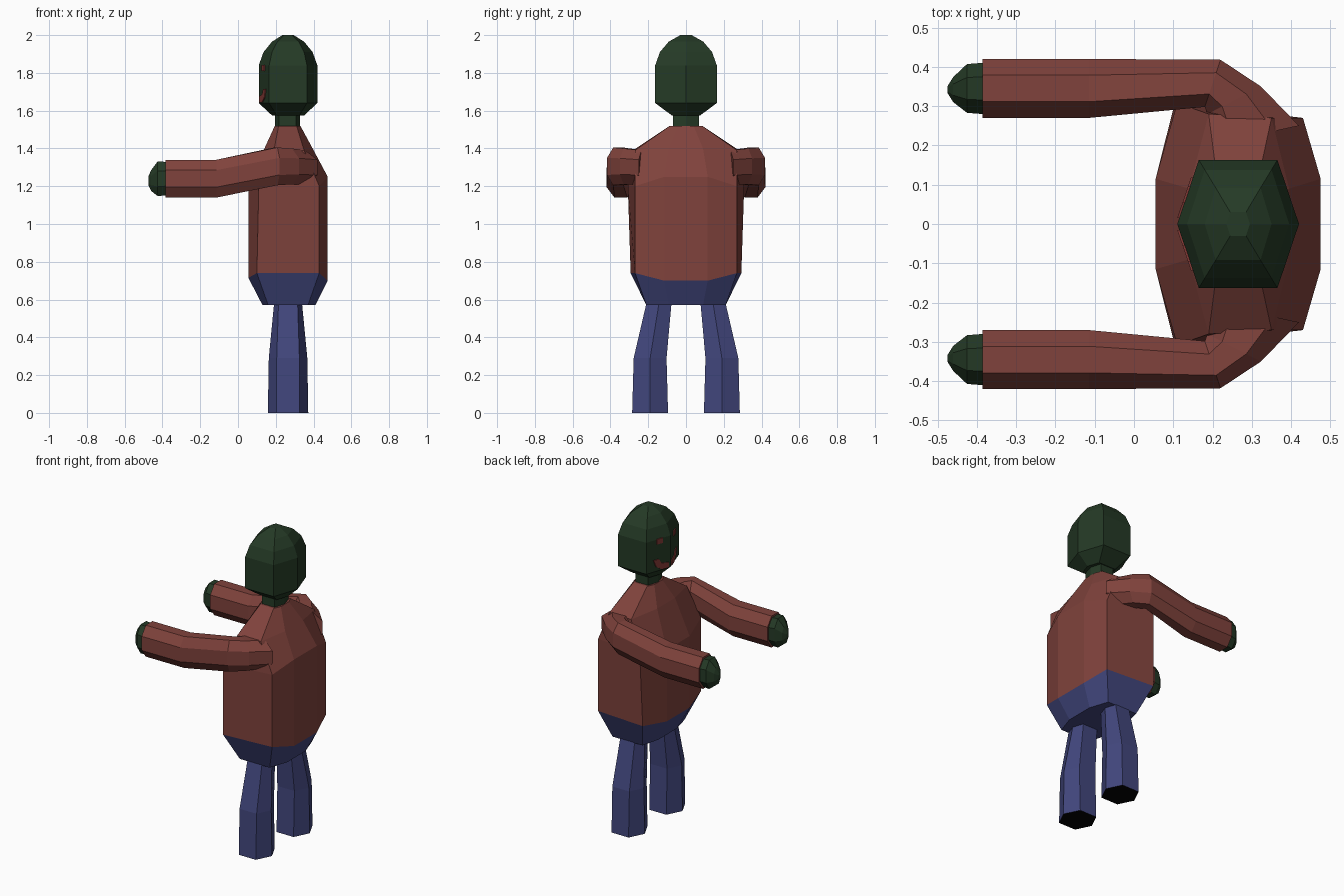
import bpy, bmesh

if "Cube" in bpy.data.objects:
    bpy.data.objects.remove(bpy.data.objects["Cube"])


def material(name, rgb):
    m = bpy.data.materials.new(name)
    m.diffuse_color = (*rgb, 1)
    m.use_nodes = True
    m.node_tree.nodes["Principled BSDF"].inputs["Base Color"].default_value = m.diffuse_color
    return m


GREEN = material("dark green skin", (0.018, 0.042, 0.019))
SHIRT = material("rust shirt", (0.215, 0.055, 0.045))
BLUE = material("blue trousers", (0.054, 0.062, 0.205))
RED = material("face red", (0.22, 0.04, 0.035))
BLACK = material("black sole", (0.001, 0.001, 0.001))


def loft(name, rings, mats, rule=None):
    """Skin a list of equal rings, cap both ends; rule(face) gives the material index."""
    bm = bmesh.new()
    rows = [[bm.verts.new(p) for p in ring] for ring in rings]
    n = len(rows[0])
    for a, b in zip(rows, rows[1:]):
        for i in range(n):
            j = (i + 1) % n
            bm.faces.new((a[i], a[j], b[j], b[i]))
    bm.faces.new(rows[0][::-1])
    bm.faces.new(rows[-1])
    bmesh.ops.recalc_face_normals(bm, faces=bm.faces[:])
    if rule:
        for f in bm.faces:
            f.material_index = rule(f)
    me = bpy.data.meshes.new(name)
    bm.to_mesh(me)
    bm.free()
    for m in mats:
        me.materials.append(m)
    ob = bpy.data.objects.new(name, me)
    bpy.context.collection.objects.link(ob)
    return ob


def hexagon(cx, cy, z, rx, fx, ry):
    """Six-sided ring with points along x and flat sides along y."""
    return [(cx - rx, cy, z), (cx - fx, cy - ry, z), (cx + fx, cy - ry, z),
            (cx + rx, cy, z), (cx + fx, cy + ry, z), (cx - fx, cy + ry, z)]


# Head and neck
head_rows = [(1.575, 0.085, 0.06, 0.075), (1.64, 0.155, 0.10, 0.163), (1.84, 0.155, 0.10, 0.163),
             (1.91, 0.13, 0.085, 0.138), (1.965, 0.085, 0.057, 0.092), (2.0, 0.03, 0.02, 0.03)]
loft("head", [hexagon(0.265, 0, *r) for r in head_rows], [GREEN])
loft("neck", [hexagon(0.262, 0, z, 0.066, 0.045, 0.07) for z in (1.5, 1.6)], [GREEN])


# Torso: eight-sided rings, with the lowest band being the trousers
def torso_ring(x0, x1, x2, x3, ya, yb, yc, z0, z1, z3):
    half = [(x0, ya, z0), (x1, yb, z1), (x2, yc, z1), (x3, ya, z3)]
    return half + [(x, -y, z) for x, y, z in reversed(half)]


torso_rows = [(0.13, 0.16, 0.37, 0.41, 0.09, 0.21, 0.21, 0.57, 0.57, 0.57),
              (0.055, 0.10, 0.43, 0.475, 0.115, 0.293, 0.27, 0.715, 0.74, 0.70),
              (0.055, 0.11, 0.43, 0.475, 0.115, 0.308, 0.27, 1.17, 1.20, 1.25),
              (0.14, 0.19, 0.35, 0.395, 0.09, 0.28, 0.27, 1.40, 1.39, 1.40),
              (0.195, 0.215, 0.31, 0.33, 0.04, 0.085, 0.085, 1.52, 1.52, 1.52)]
loft("torso", [torso_ring(*r) for r in torso_rows], [SHIRT, BLUE],
     lambda f: int(f.calc_center_median().z < 0.72))

# Arm cross-section: (across, up)
OCT = [(1, 0.045), (0.45, 0.1), (-0.45, 0.1), (-1, 0.045),
       (-1, -0.045), (-0.45, -0.1), (0.45, -0.1), (1, -0.045)]


def arm_ring(s, x, y, z, ux, uy, zs):
    return [(x + a * ux, s * (y + a * uy), z + b * zs) for a, b in OCT]


for s, side in ((1, "left"), (-1, "right")):
    # Sleeve bends at the elbow and turns into the shoulder
    sleeve = [(-0.385, 0.345, 1.24, 0, 0.075, 1), (-0.115, 0.345, 1.24, 0, 0.075, 1),
              (0.20, 0.358, 1.305, 0.02, 0.06, 1), (0.255, 0.315, 1.305, 0.068, 0.035, 0.95),
              (0.305, 0.225, 1.30, 0.115, 0.025, 0.9)]
    loft(side + "_arm", [arm_ring(s, *r) for r in sleeve], [SHIRT])
    # Hand tapers to a blunt tip
    hand = [(-0.375, 0.345, 1.24, 0, 0.066, 0.88), (-0.425, 0.345, 1.24, 0, 0.062, 0.92),
            (-0.46, 0.342, 1.23, 0, 0.032, 0.55), (-0.475, 0.342, 1.228, 0, 0.008, 0.22)]
    loft(side + "_hand", [arm_ring(s, *r) for r in hand], [GREEN])
    # Leg with a black sole
    leg = [(0.0, 0.19, 0.107, 0.06, 0.095), (0.29, 0.19, 0.102, 0.06, 0.087),
           (0.60, 0.14, 0.072, 0.05, 0.065)]
    loft(side + "_leg", [hexagon(0.265, s * y, z, rx, fx, ry) for z, y, rx, fx, ry in leg],
         [BLUE, BLACK], lambda f: int(f.calc_center_median().z < 0.01))
    # Eye and half of the mouth, thin plates on the slanted face sides
    eye = [(0.055, 1.81), (0.095, 1.81), (0.095, 1.843), (0.055, 1.843)]
    mouth = [(0.015, 1.642), (0.06, 1.642), (0.10, 1.67), (0.118, 1.715),
             (0.082, 1.715), (0.065, 1.685), (0.015, 1.675)]
    for part, outline in (("eye", eye), ("mouth", mouth)):
        loft(side + "_" + part,
             [[(0.11 + 0.055 * y / 0.163 + d, s * y, z) for y, z in outline]
              for d in (-0.005, 0.003)], [RED])
